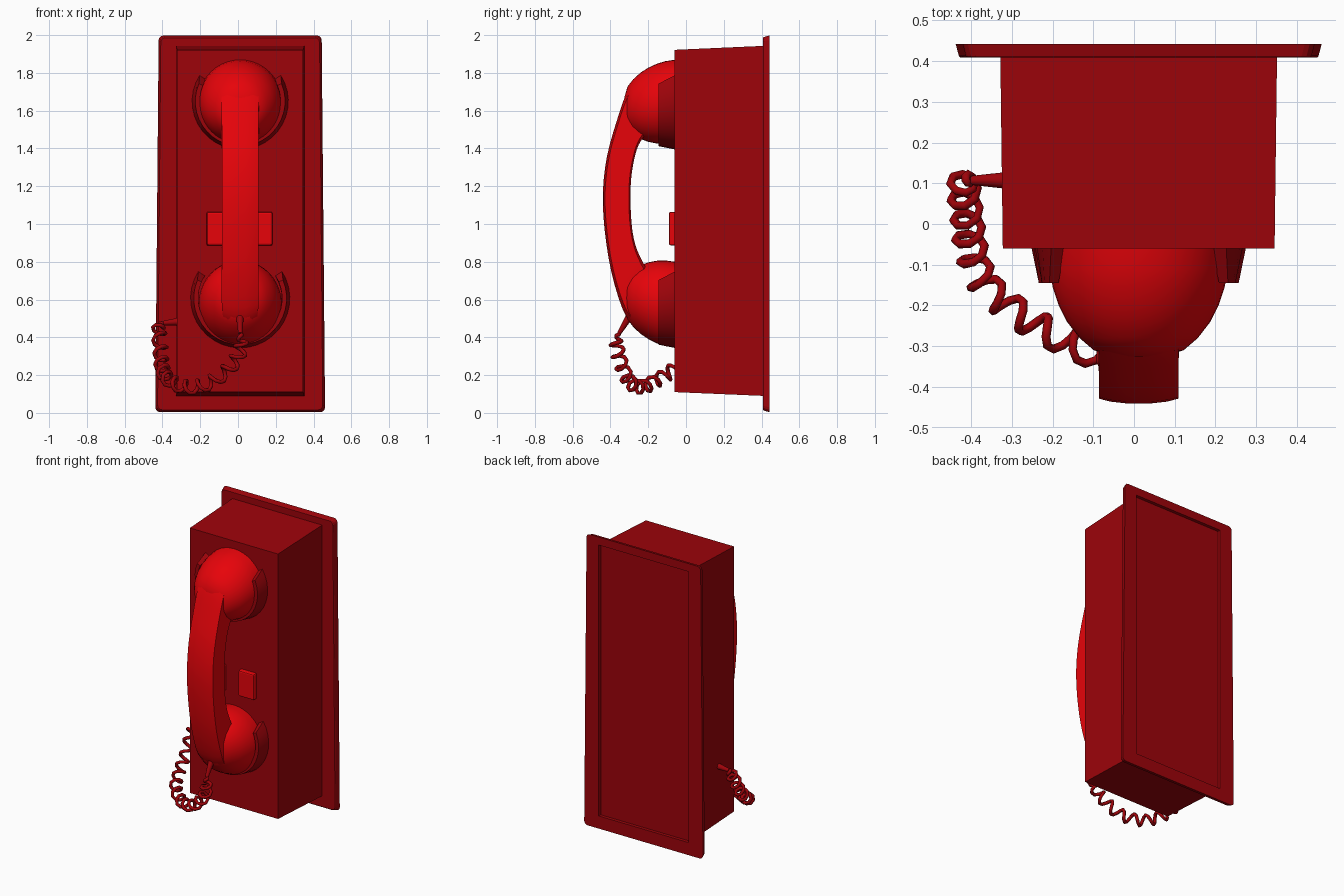
import bpy, bmesh, math
from mathutils import Vector

if "Cube" in bpy.data.objects:
    bpy.data.objects.remove(bpy.data.objects["Cube"])

CX = 0.0115  # centre line of the phone


def material(name, rgb):
    m = bpy.data.materials.new(name)
    m.diffuse_color = (*rgb, 1)
    m.use_nodes = True
    m.node_tree.nodes["Principled BSDF"].inputs["Base Color"].default_value = m.diffuse_color
    return m


BRIGHT = material("bright_red", (0.8, 0.001, 0.003))
DARK = material("dark_red", (0.34, 0.001, 0.003))


def finish(ob, mat, angle=None, bevel=0):
    ob.data.materials.append(mat)
    if bevel:
        b = ob.modifiers.new("bevel", 'BEVEL')
        b.width, b.segments = bevel, 2
    if angle:
        bpy.ops.object.select_all(action='DESELECT')
        ob.select_set(True)
        bpy.context.view_layer.objects.active = ob
        bpy.ops.object.shade_smooth_by_angle(angle=math.radians(angle))
    return ob


def loft(name, rings, mat, angle=None, bevel=0):
    """Skin closed rings of equal length and cap both ends."""
    bm = bmesh.new()
    vs = [[bm.verts.new(p) for p in r] for r in rings]
    n = len(rings[0])
    for a, b in zip(vs, vs[1:]):
        for i in range(n):
            j = (i + 1) % n
            bm.faces.new((a[i], a[j], b[j], b[i]))
    bm.faces.new(vs[0][::-1])
    bm.faces.new(vs[-1])
    bmesh.ops.recalc_face_normals(bm, faces=bm.faces)
    me = bpy.data.meshes.new(name)
    bm.to_mesh(me)
    bm.free()
    ob = bpy.data.objects.new(name, me)
    bpy.context.collection.objects.link(ob)
    return finish(ob, mat, angle, bevel)


def spline(pts, t):
    """Smooth curve through pts, t from 0 to 1."""
    f = min(max(t, 0), 1) * (len(pts) - 1)
    i = min(int(f), len(pts) - 2)
    f -= i
    a, b, c, d = (Vector(pts[min(max(i + k, 0), len(pts) - 1)]) for k in (-1, 0, 1, 2))
    return 0.5 * (2 * b + (c - a) * f + (2 * a - 5 * b + 4 * c - d) * f * f + (3 * b - a - 3 * c + d) * f ** 3)


def rect(y, x0, x1, z0, z1):
    return [(x0, y, z0), (x1, y, z0), (x1, y, z1), (x0, y, z1)]


# Housing box
loft("housing", [rect(-0.06, -0.322, 0.345, 0.11, 1.922),
                 rect(0.411, -0.328, 0.351, 0.09, 1.943)], DARK)


# Wall plate with rounded corners, slight taper and a recessed back panel
def plate_ring(y, x0, x1, z0, z1, r=0.025, taper=0.02):
    pts = []
    corners = [(x1 - r, z1 - r), (x0 + r, z1 - r), (x0 + r, z0 + r), (x1 - r, z0 + r)]
    for k, (cx, cz) in enumerate(corners):
        for s in range(4):
            a = math.radians(90 * k + 30 * s)
            x, z = cx + r * math.cos(a), cz + r * math.sin(a)
            pts.append((CX + (x - CX) * (1 - taper * z), y, z))
    return pts


loft("wall_plate", [plate_ring(0.408, -0.426, 0.449, 0.016, 1.986),
                    plate_ring(0.412, -0.43, 0.453, 0.012, 1.99),
                    plate_ring(0.442, -0.438, 0.461, 0.004, 1.998),
                    plate_ring(0.442, -0.328, 0.351, 0.09, 1.943, 0.001, 0),
                    plate_ring(0.42, -0.328, 0.351, 0.09, 1.943, 0.001, 0)], DARK)

# Hook buttons on both sides of the handle
for side, x in (("left", -0.107), ("right", 0.123)):
    loft(side + "_hook_button", [rect(-0.055, x - 0.06, x + 0.06, 0.885, 1.065),
                                 rect(-0.091, x - 0.058, x + 0.058, 0.888, 1.062)], BRIGHT, bevel=0.008)

# Earpiece and mouthpiece domes, turned around y and leaning towards the handle
DOME = [(0.22, -0.055), (0.219, -0.11), (0.211, -0.155), (0.196, -0.2), (0.176, -0.24),
        (0.145, -0.28), (0.11, -0.31), (0.06, -0.325), (0.02, -0.328)]
for name, z, k, lean in (("earpiece", 1.65, 1.0, -0.13), ("mouthpiece", 0.572, 1.035, 0.15)):
    rings = [[(CX + r * math.cos(t * math.tau / 40), y,
               z + lean * (-0.055 - y) + k * r * math.sin(t * math.tau / 40))
              for t in range(40)] for r, y in DOME]
    loft(name, rings, BRIGHT, 40)

# Curved handle: outer (y, z), inner (y, z) and width factor along the arch
ARCH = [(-0.22, 1.80, -0.14, 1.58, 0.7), (-0.268, 1.767, -0.18, 1.50, 0.88), (-0.317, 1.69, -0.228, 1.455, 1),
        (-0.37, 1.535, -0.262, 1.39, 1), (-0.418, 1.36, -0.287, 1.27, 1), (-0.44, 1.17, -0.294, 1.15, 1),
        (-0.431, 0.97, -0.288, 1.0, 1), (-0.396, 0.75, -0.268, 0.89, 1), (-0.34, 0.56, -0.23, 0.80, 1),
        (-0.29, 0.477, -0.18, 0.72, 0.9), (-0.23, 0.43, -0.13, 0.64, 0.7)]
HALF = [(0, 0.03), (0.03, 0.07), (0.08, 0.0975), (0.94, 0.0975), (1, 0.08)]
SECTION = HALF + [(u, -x) for u, x in reversed(HALF)]
rings = []
for s in range(31):
    oy, oz, iy, iz, w = spline(ARCH, s / 30)
    rings.append([(CX + x * w, oy + (iy - oy) * u, oz + (iz - oz) * u) for u, x in SECTION])
loft("handle", rings, BRIGHT, 40)

# Crescent cradles, open at the top, with ends sloping down to the front
for name, z, grow in (("upper_cradle", 1.65, 0.0), ("lower_cradle", 0.607, 0.008)):
    rings = []
    for s in range(25):
        f = s / 12 - 1
        rings.append([(CX + (r + grow) * math.sin(f * math.radians(e)), y,
                       z - (r + grow) * math.cos(f * math.radians(e)))
                      for r, y, e in ((0.256, -0.055, 123), (0.238, -0.145, 113),
                                      (0.214, -0.145, 113), (0.214, -0.055, 123))])
    loft(name, rings, DARK, 30)


# Cord strain reliefs
def relief(name, p, q, r0, r1):
    p, q = Vector(p), Vector(q)
    bpy.ops.mesh.primitive_cone_add(vertices=12, radius1=r0, radius2=r1, depth=(q - p).length,
                                    location=(p + q) / 2, rotation=(q - p).to_track_quat('Z', 'Y').to_euler())
    ob = bpy.context.object
    ob.name = name
    finish(ob, DARK, 40)


relief("housing_cord_relief", (-0.318, 0.107, 0.483), (-0.40, 0.107, 0.475), 0.02, 0.011)
relief("handset_cord_relief", (0.01, -0.30, 0.51), (0.012, -0.355, 0.42), 0.02, 0.011)

# Coiled cord: helix wound along a smooth hanging path
PATH = [(-0.40, 0.107, 0.475), (-0.418, 0.095, 0.44), (-0.41, 0.02, 0.325), (-0.40, -0.06, 0.235),
        (-0.365, -0.15, 0.175), (-0.27, -0.23, 0.137), (-0.15, -0.295, 0.16), (-0.035, -0.34, 0.25),
        (0.018, -0.365, 0.35), (0.012, -0.355, 0.42)]
TURNS, STEPS = 15, 8
N = TURNS * STEPS
points = []
side = Vector((1, 0, 0))
for s in range(N + 1):
    t = s / N
    tan = (spline(PATH, t + 0.005) - spline(PATH, t - 0.005)).normalized()
    side = (side - tan * side.dot(tan)).normalized()
    up = tan.cross(side)
    r = 0.034 * min(1, t / 0.1, (1 - t) / 0.1)
    a = s * math.tau / STEPS
    points.append(spline(PATH, t) + r * (side * math.cos(a) + up * math.sin(a)))
cu = bpy.data.curves.new("coiled_cord", 'CURVE')
cu.dimensions = '3D'
cu.bevel_depth, cu.bevel_resolution, cu.use_fill_caps = 0.011, 1, True
sp = cu.splines.new('POLY')
sp.points.add(N)
for pt, co in zip(sp.points, points):
    pt.co = (*co, 1)
cu.materials.append(DARK)
bpy.context.collection.objects.link(bpy.data.objects.new("coiled_cord", cu))
